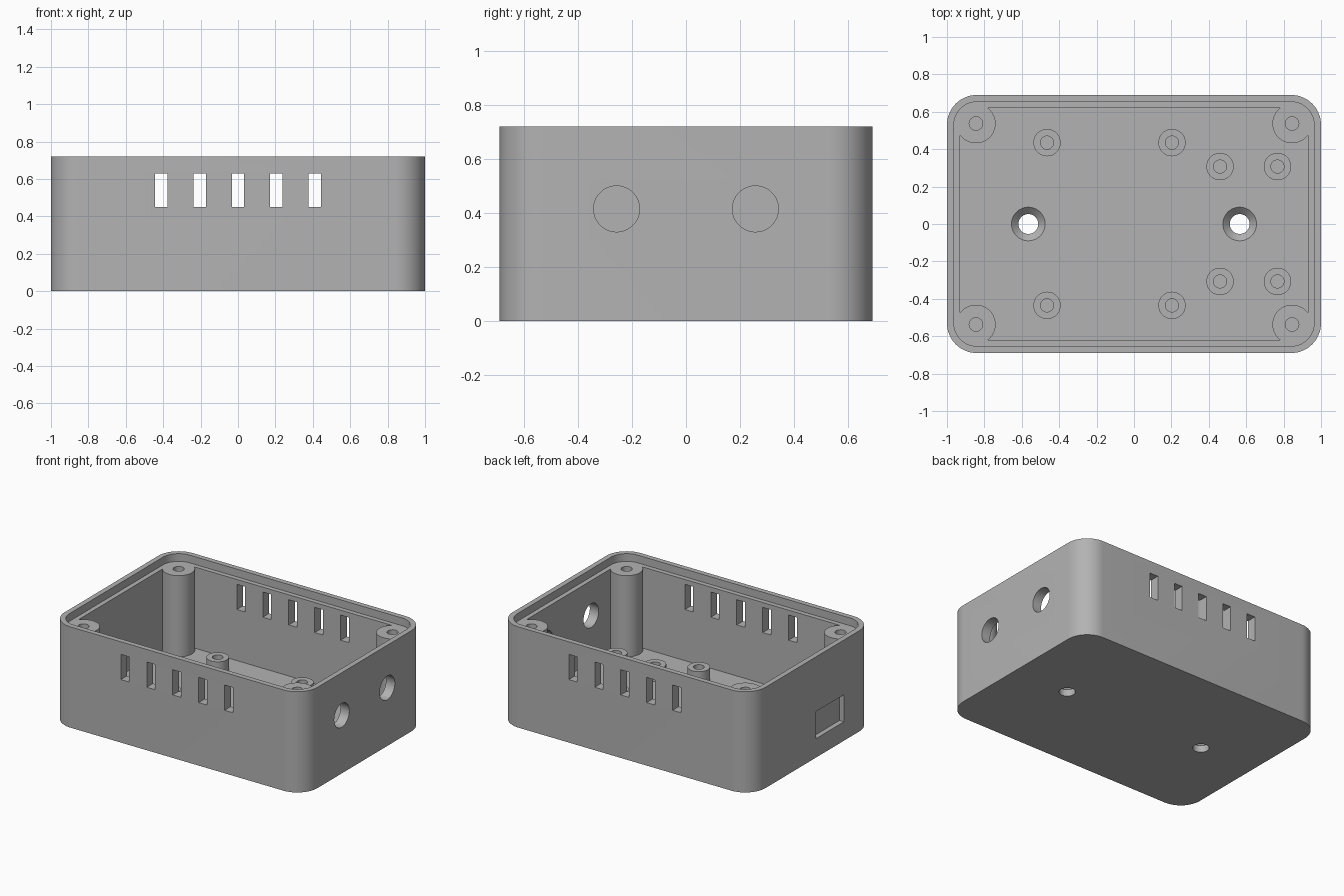
import bpy
import bmesh
from math import cos, sin, pi

cube = bpy.data.objects.get("Cube")
if cube:
    bpy.data.objects.remove(cube, do_unlink=True)

HX, HY, HEIGHT = 1.0, 0.69, 0.72
CORNER = 0.16
FLOOR, LEDGE, STANDOFF_TOP = 0.085, 0.665, 0.175

grey = bpy.data.materials.new("matte grey")
grey.use_nodes = True
colour = (0.45, 0.45, 0.45, 1)
grey.diffuse_color = colour
grey.node_tree.nodes["Principled BSDF"].inputs["Base Color"].default_value = colour


def make_object(name, bm):
    bmesh.ops.recalc_face_normals(bm, faces=bm.faces)
    mesh = bpy.data.meshes.new(name)
    bm.to_mesh(mesh)
    bm.free()
    mesh.materials.append(grey)
    obj = bpy.data.objects.new(name, mesh)
    bpy.context.collection.objects.link(obj)
    return obj


def rounded_prism(name, inset, z0, z1, steps=16):
    """Rounded rectangle following the case outline, inset by a wall width."""
    r = CORNER - inset
    cx, cy = HX - CORNER, HY - CORNER
    bm = bmesh.new()
    outline = []
    for q, (sx, sy) in enumerate([(1, 1), (-1, 1), (-1, -1), (1, -1)]):
        for i in range(steps + 1):
            a = (q + i / steps) * pi / 2
            outline.append(bm.verts.new((sx * cx + r * cos(a), sy * cy + r * sin(a), z0)))
    base = bm.faces.new(outline)
    top = bmesh.ops.extrude_face_region(bm, geom=[base])["geom"]
    bmesh.ops.translate(bm, vec=(0, 0, z1 - z0),
                        verts=[v for v in top if isinstance(v, bmesh.types.BMVert)])
    return make_object(name, bm)


def cylinders(name, spots, r, z0, z1, r_top=None):
    """Upright cylinders (or cones) at several x, y spots in one object."""
    bm = bmesh.new()
    for x, y in spots:
        new = bmesh.ops.create_cone(bm, cap_ends=True, segments=48, radius1=r,
                                    radius2=r_top or r, depth=z1 - z0)["verts"]
        bmesh.ops.translate(bm, vec=(x, y, (z0 + z1) / 2), verts=new)
    return make_object(name, bm)


def boxes(name, centres, size):
    bm = bmesh.new()
    for c in centres:
        new = bmesh.ops.create_cube(bm, size=1)["verts"]
        bmesh.ops.scale(bm, vec=size, verts=new)
        bmesh.ops.translate(bm, vec=c, verts=new)
    return make_object(name, bm)


def combine(target, tool, operation):
    mod = target.modifiers.new(tool.name, "BOOLEAN")
    mod.operation = operation
    mod.solver = "EXACT"
    mod.object = tool
    bpy.ops.object.select_all(action="DESELECT")
    bpy.context.view_layer.objects.active = target
    target.select_set(True)
    bpy.ops.object.modifier_apply(modifier=mod.name)
    bpy.data.objects.remove(tool, do_unlink=True)


def mirrored(points):
    return [(x, s * y) for x, y in points for s in (1, -1)]


# Open shell
case = rounded_prism("enclosure_case", 0, 0, HEIGHT)
combine(case, rounded_prism("cavity", 0.07, FLOOR, HEIGHT + 0.1), "DIFFERENCE")

# Corner screw posts and board standoffs
posts = mirrored([(-0.845, 0.537), (0.845, 0.537)])
standoffs = mirrored([(-0.465, 0.435), (0.203, 0.435), (0.46, 0.307), (0.767, 0.307)])
combine(case, cylinders("corner_posts", posts, 0.105, 0.04, 0.7), "UNION")
combine(case, cylinders("standoffs", standoffs, 0.073, 0.04, STANDOFF_TOP), "UNION")

# Lid ledge, which also trims the posts level
combine(case, rounded_prism("lid_ledge", 0.037, LEDGE, HEIGHT + 0.1), "DIFFERENCE")

# Pilot holes
combine(case, cylinders("post_holes", posts, 0.036, 0.1, 0.8), "DIFFERENCE")
combine(case, cylinders("standoff_holes", standoffs, 0.035, FLOOR + 0.002, 0.3), "DIFFERENCE")

# Countersunk mounting holes through the floor
mounts = [(-0.565, 0), (0.565, 0)]
combine(case, cylinders("mount_holes", mounts, 0.053, -0.1, 0.2), "DIFFERENCE")
combine(case, cylinders("mount_sinks", mounts, 0.052, 0.047, FLOOR + 0.001, 0.091), "DIFFERENCE")

# Vent slots through front and back walls
vents = [(0.205 * i, s * (HY - 0.035), 0.54) for i in range(-2, 3) for s in (1, -1)]
combine(case, boxes("vent_slots", vents, (0.066, 0.2, 0.18)), "DIFFERENCE")

# Round cable holes in one end wall
bm = bmesh.new()
for y in (-0.257, 0.257):
    ring = bmesh.ops.create_cone(bm, cap_ends=True, segments=64, radius1=0.085,
                                 radius2=0.085, depth=0.2)["verts"]
    for v in ring:
        v.co = (v.co.z + HX - 0.035, v.co.x + y, v.co.y + 0.415)
combine(case, make_object("cable_holes", bm), "DIFFERENCE")

# Recessed connector window in the other end wall
combine(case, boxes("connector_window", [(-HX, -0.197, 0.232)], (0.07, 0.315, 0.193)), "DIFFERENCE")

# Smooth curves with sharp edges kept
bpy.ops.object.select_all(action="DESELECT")
case.select_set(True)
bpy.context.view_layer.objects.active = case
bpy.ops.object.shade_smooth_by_angle(angle=pi / 6)
